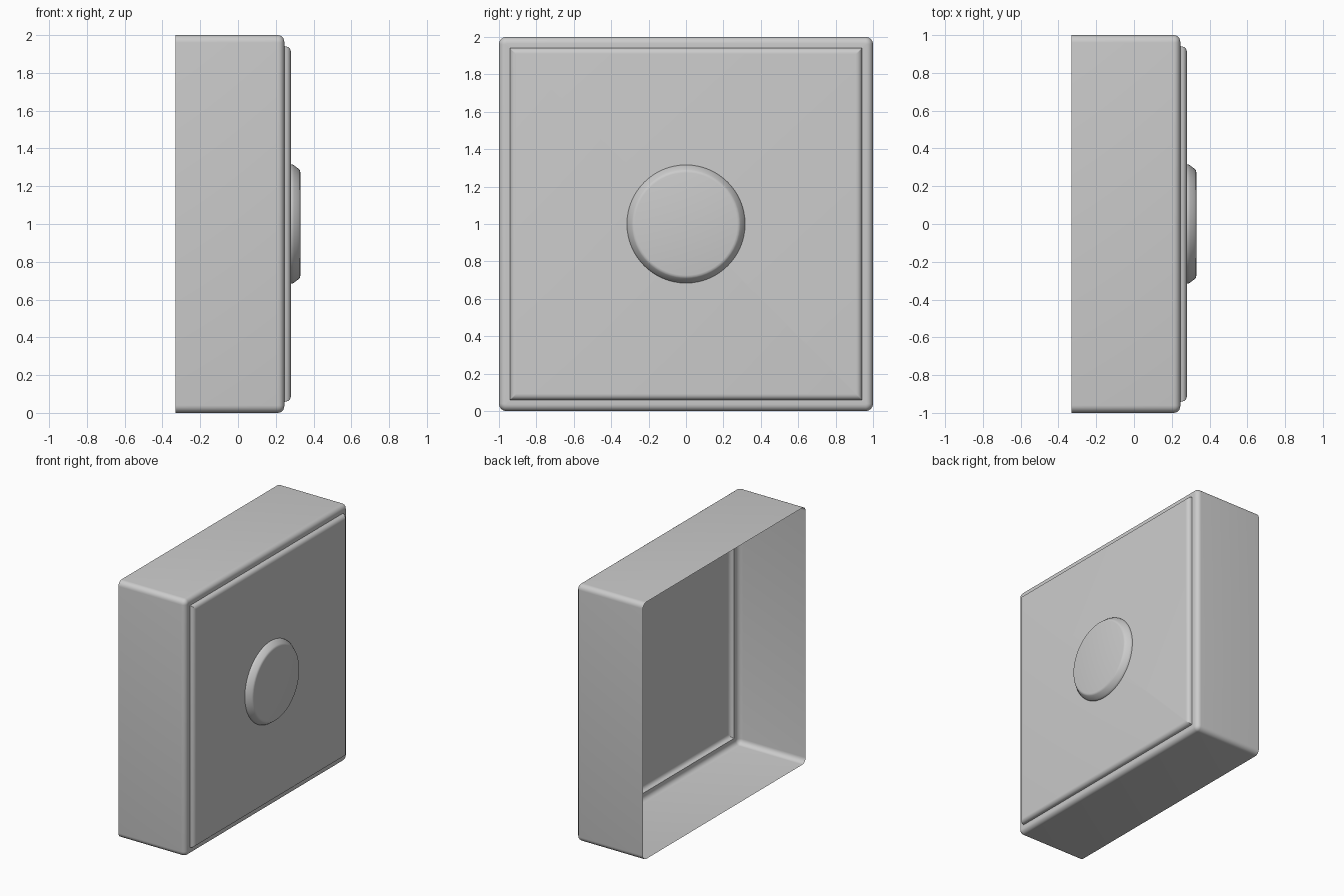
import bpy, bmesh
from math import sin, cos, pi, radians

if "Cube" in bpy.data.objects:
    bpy.data.objects.remove(bpy.data.objects["Cube"])


def rounded_square(x, half, r, seg=6):
    """Ring of points around the x axis, centred on z = 1."""
    pts = []
    for k, (sy, sz) in enumerate([(1, 1), (-1, 1), (-1, -1), (1, -1)]):
        for i in range(seg + 1):
            a = k * pi / 2 + i / seg * pi / 2
            pts.append((x, sy * (half - r) + r * cos(a), 1 + sz * (half - r) + r * sin(a)))
    return pts


def circle(x, r, n=64):
    return [(x, r * cos(2 * pi * i / n), 1 + r * sin(2 * pi * i / n)) for i in range(n)]


def loft(name, rings):
    """Skin the rings, cap the last one, leave the first one open."""
    bm = bmesh.new()
    loops = [[bm.verts.new(p) for p in ring] for ring in rings]
    for a, b in zip(loops, loops[1:]):
        n = len(a)
        for i in range(n):
            j = (i + 1) % n
            bm.faces.new((a[i], a[j], b[j], b[i]))
    bm.faces.new(loops[-1])
    mesh = bpy.data.meshes.new(name)
    bm.to_mesh(mesh)
    bm.free()
    obj = bpy.data.objects.new(name, mesh)
    bpy.context.collection.objects.link(obj)
    bpy.ops.object.select_all(action='DESELECT')
    obj.select_set(True)
    bpy.context.view_layer.objects.active = obj
    bpy.ops.object.shade_smooth_by_angle(angle=radians(40))
    return obj


# thin open-backed housing: straight wall, rounded front edge, raised panel
rings = [rounded_square(-0.33, 1.0, 0.04)]
for i in range(7):
    a = i / 6 * pi / 2
    inset = 0.035 * (1 - cos(a))
    rings.append(rounded_square(0.21 + 0.035 * sin(a), 1 - inset, 0.04 - inset))
rings.append(rounded_square(0.245, 0.942, 0.004))
for i in range(7):
    a = i / 6 * pi / 2
    rings.append(rounded_square(0.252 + 0.028 * sin(a), 0.94 - 0.03 * (1 - cos(a)), 0.003))
loft("housing", rings)

# round button with a softened bevel
loft("button", [circle(x, r) for x, r in
                [(0.28, 0.316), (0.288, 0.315), (0.296, 0.311), (0.312, 0.299),
                 (0.323, 0.29), (0.328, 0.284), (0.33, 0.274)]])
